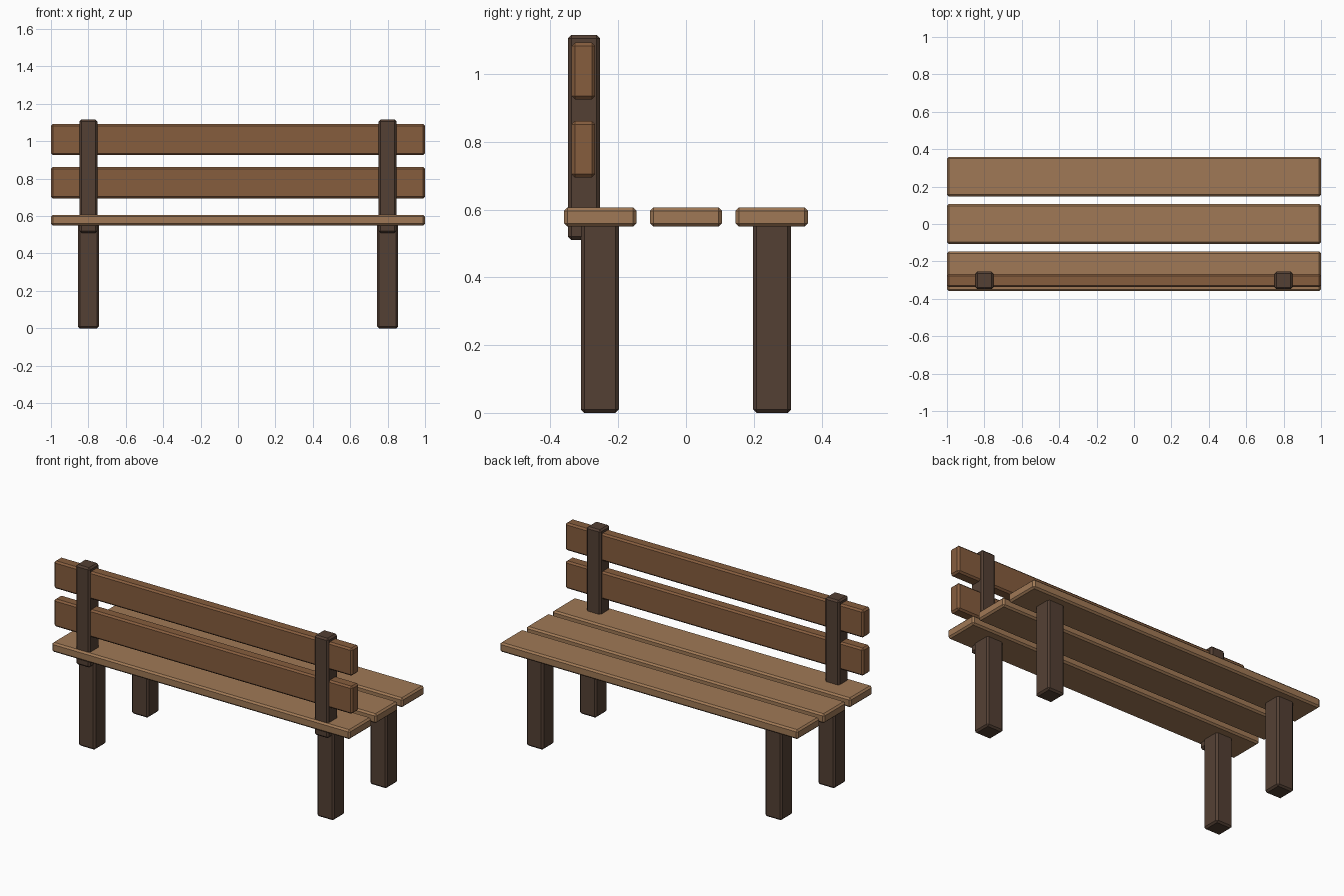
import bpy

if "Cube" in bpy.data.objects:
    bpy.data.objects.remove(bpy.data.objects["Cube"])


def material(name, rgb):
    m = bpy.data.materials.new(name)
    m.diffuse_color = (*rgb, 1)
    m.use_nodes = True
    m.node_tree.nodes["Principled BSDF"].inputs["Base Color"].default_value = m.diffuse_color
    return m


SEAT = material("seat_wood", (0.35, 0.19, 0.092))
BACK = material("back_wood", (0.24, 0.11, 0.048))
DARK = material("dark_wood", (0.088, 0.051, 0.034))


def plank(name, center, size, mat, bevel=0.01):
    # Chamfered box
    bpy.ops.mesh.primitive_cube_add(size=1, location=center)
    ob = bpy.context.object
    ob.name = name
    ob.scale = size
    bpy.ops.object.transform_apply(location=False, rotation=False, scale=True)
    mod = ob.modifiers.new("chamfer", 'BEVEL')
    mod.width = bevel
    mod.segments = 1
    ob.data.materials.append(mat)
    return ob


# Three seat slats
for name, y in (("rear", -0.253), ("middle", 0), ("front", 0.253)):
    plank(f"seat_slat_{name}", (0, y, 0.578), (2, 0.213, 0.057), SEAT)

# Two backrest slats
for name, z in (("lower", 0.778), ("upper", 1.009)):
    plank(f"back_slat_{name}", (0, -0.303, z), (2, 0.07, 0.167), BACK)

# Legs and backrest posts on both sides
for side, x in (("left", -0.8), ("right", 0.8)):
    for name, y in (("rear", -0.254), ("front", 0.254)):
        plank(f"leg_{name}_{side}", (x, y, 0.283), (0.112, 0.112, 0.566), DARK)
    plank(f"back_post_{side}", (x, -0.301, 0.813), (0.095, 0.095, 0.605), DARK)
